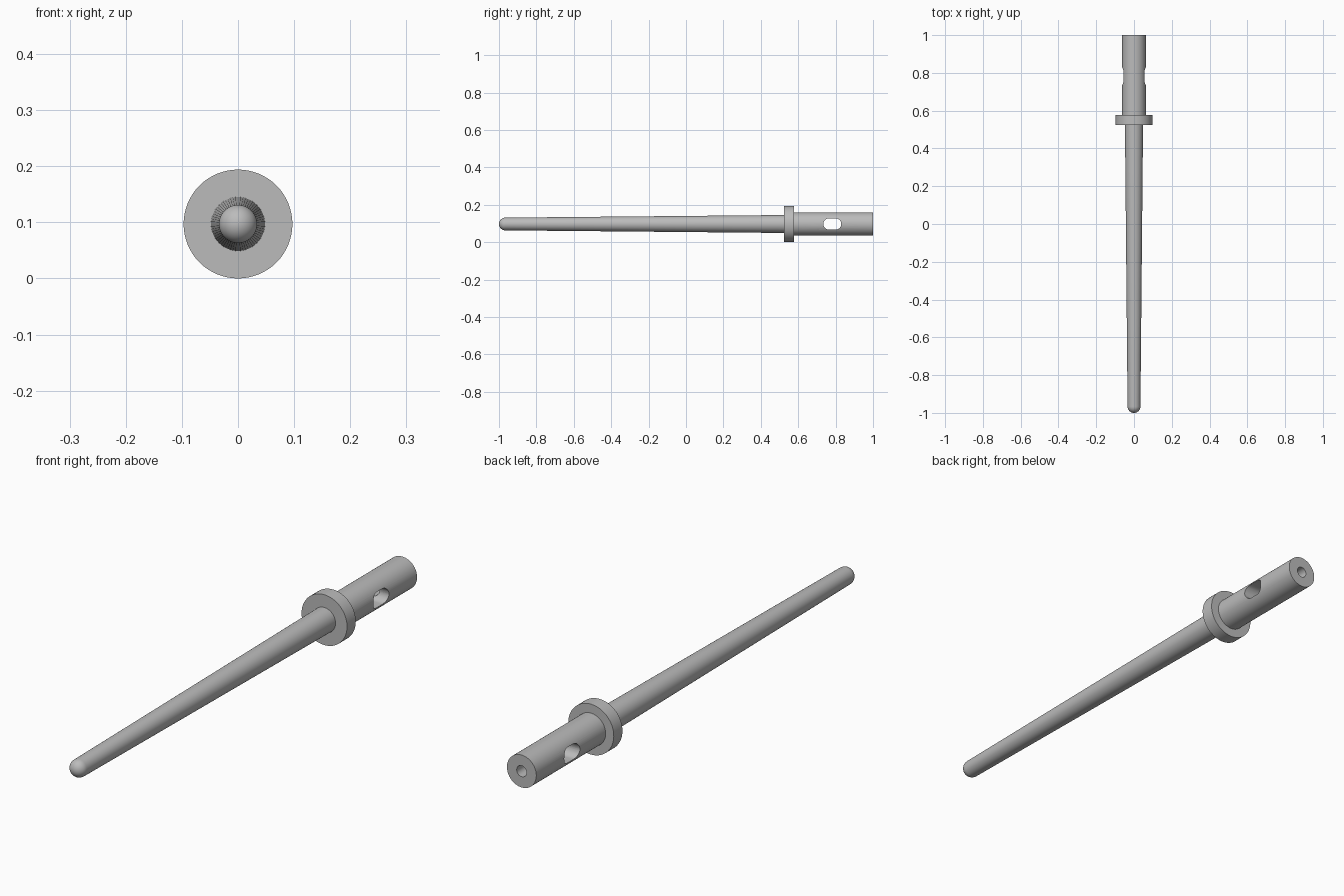
import bpy, bmesh
from math import sin, cos, pi, radians
from mathutils import Matrix, Vector

AXIS_Z = 0.097
SEGMENTS = 64

cube = bpy.data.objects.get("Cube")
if cube:
    bpy.data.objects.remove(cube)

metal = bpy.data.materials.new("grey metal")
metal.use_nodes = True
metal.diffuse_color = (0.5, 0.5, 0.5, 1)
metal.node_tree.nodes["Principled BSDF"].inputs["Base Color"].default_value = (0.5, 0.5, 0.5, 1)


def add_object(name, bm):
    bmesh.ops.remove_doubles(bm, verts=bm.verts, dist=1e-5)
    bmesh.ops.recalc_face_normals(bm, faces=bm.faces)
    mesh = bpy.data.meshes.new(name)
    bm.to_mesh(mesh)
    bm.free()
    mesh.materials.append(metal)
    obj = bpy.data.objects.new(name, mesh)
    bpy.context.collection.objects.link(obj)
    return obj


def lathe(name, profile):
    """Turn a (y, radius) profile, closed on the axis, around the pin's axis."""
    bm = bmesh.new()
    verts = [bm.verts.new((0, y, AXIS_Z + r)) for y, r in profile]
    edges = [bm.edges.new(pair) for pair in zip(verts, verts[1:])]
    bmesh.ops.spin(bm, geom=verts + edges, cent=(0, 0, AXIS_Z), axis=(0, 1, 0),
                   angle=2 * pi, steps=SEGMENTS, use_merge=True)
    bmesh.ops.dissolve_degenerate(bm, edges=bm.edges, dist=1e-6)
    return add_object(name, bm)


def smooth(obj):
    bpy.ops.object.select_all(action="DESELECT")
    obj.select_set(True)
    bpy.context.view_layer.objects.active = obj
    bpy.ops.object.shade_smooth_by_angle(angle=radians(30))


# Tapered shaft with a round tip
tip = 0.034
dome = [(-1 + tip - tip * cos(a), tip * sin(a)) for a in (i * pi / 20 for i in range(11))]
shaft = lathe("tapered_shaft", dome + [(0.53, 0.048), (0.53, 0)])

# Collar
collar = lathe("collar", [(0.525, 0), (0.525, 0.097), (0.578, 0.097), (0.578, 0)])

# Rear sleeve with an axial bore running into the cross slot
sleeve = lathe("rear_sleeve", [(0.57, 0), (0.57, 0.0625), (1, 0.0625), (1, 0.021),
                               (0.78, 0.021), (0.78, 0)])

# Rounded cross slot cut through the sleeve from side to side
half_length, slot_radius, slot_y = 0.018, 0.03, 0.782
bm = bmesh.new()
outline = []
for end in (0, 1):
    for i in range(17):
        a = -pi / 2 + end * pi + i * pi / 16
        shift = half_length * (1 - 2 * end)
        outline.append(bm.verts.new((-0.15, slot_y + shift + slot_radius * cos(a),
                                     AXIS_Z + slot_radius * sin(a))))
face = bm.faces.new(outline)
extruded = bmesh.ops.extrude_face_region(bm, geom=[face])["geom"]
bmesh.ops.translate(bm, vec=(0.3, 0, 0),
                    verts=[v for v in extruded if isinstance(v, bmesh.types.BMVert)])
cutter = add_object("slot_cutter", bm)
cutter.hide_render = True

cut = sleeve.modifiers.new("cross slot", "BOOLEAN")
cut.operation = "DIFFERENCE"
cut.solver = "EXACT"
cut.object = cutter
bpy.ops.object.select_all(action="DESELECT")
sleeve.select_set(True)
bpy.context.view_layer.objects.active = sleeve
bpy.ops.object.modifier_apply(modifier=cut.name)
bpy.data.objects.remove(cutter)

for part in (shaft, collar, sleeve):
    smooth(part)
